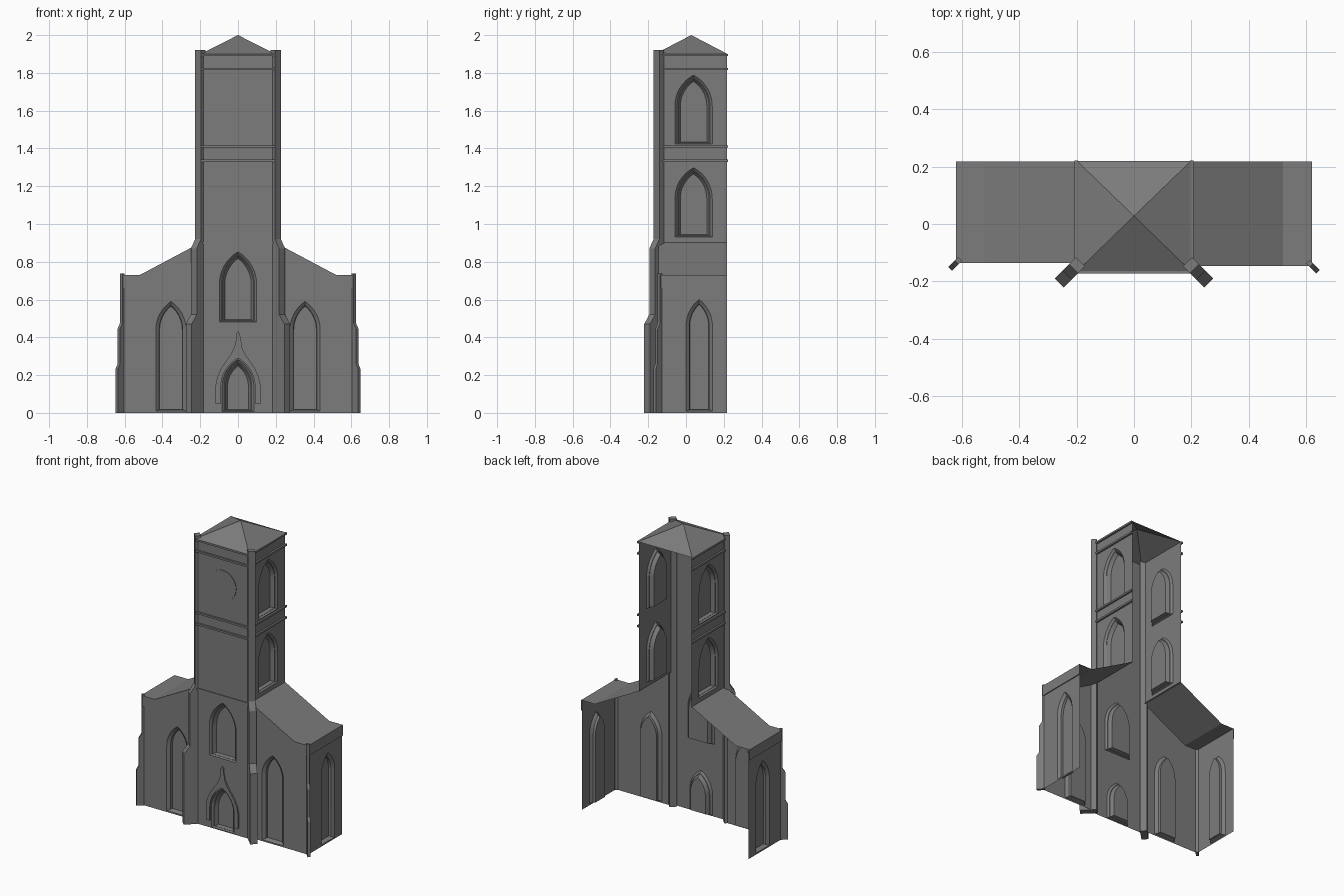
import bpy, bmesh, math
from mathutils import Vector

cube = bpy.data.objects.get("Cube")
if cube:
    bpy.data.objects.remove(cube, do_unlink=True)

stone = bpy.data.materials.new("grey_stone")
stone.use_nodes = True
GREY = (0.2, 0.2, 0.2, 1)
stone.diffuse_color = GREY
stone.node_tree.nodes["Principled BSDF"].inputs["Base Color"].default_value = GREY

TOWER_W, TOWER_FRONT, BACK = 0.195, -0.16, 0.218
AISLE_W = 0.615
FRONT, TOP = 0.9, 1.9


def frame(origin, u, n):
    """Map (along, height, outward) on a wall plane to space."""
    o, u, n = Vector(origin), Vector(u).normalized(), Vector(n).normalized()
    def place(a, z, d=0.0):
        return o + u * a + Vector((0, 0, z)) + n * d
    place.normal = n
    return place


def finish(name, bm, outward=None):
    bmesh.ops.remove_doubles(bm, verts=bm.verts, dist=0.0002)
    bmesh.ops.recalc_face_normals(bm, faces=bm.faces)
    if outward is not None:
        big = max(bm.faces, key=lambda f: f.calc_area() * abs(f.normal.dot(outward)))
        if big.normal.dot(outward) < 0:
            bmesh.ops.reverse_faces(bm, faces=bm.faces)
    me = bpy.data.meshes.new(name)
    bm.to_mesh(me)
    bm.free()
    me.materials.append(stone)
    ob = bpy.data.objects.new(name, me)
    bpy.context.collection.objects.link(ob)
    return ob


def ring(bm, fr, pts, d):
    return [bm.verts.new(fr(a, z, d)) for a, z in pts]


def skin(bm, r0, r1):
    for i in range(len(r0)):
        j = (i + 1) % len(r0)
        bm.faces.new((r0[i], r0[j], r1[j], r1[i]))


def prism(name, fr, pts, d0, d1):
    """Solid made by extruding a profile between two depths."""
    bm = bmesh.new()
    a, b = ring(bm, fr, pts, d0), ring(bm, fr, pts, d1)
    skin(bm, a, b)
    bm.faces.new(a)
    bm.faces.new(b)
    return finish(name, bm)


def rect(a0, a1, z0, z1):
    return [(a0, z0), (a1, z0), (a1, z1), (a0, z1)]


def arch(c, w, z0, top, rise, inset=0.0, sill=0.0, n=8):
    """Pointed arch outline; inset keeps the arcs concentric."""
    r = (w * w + rise * rise) / (2 * w)
    k, spring = r - w, top - rise
    r -= inset
    end = math.acos(k / r)
    half = [(r - k, z0 + sill)] + [
        (r * math.cos(end * i / n) - k, spring + r * math.sin(end * i / n)) for i in range(n + 1)]
    return [(c + a, z) for a, z in half] + [(c - a, z) for a, z in half[-2::-1]]


def wall(name, fr, outline, openings, steps):
    """Thin wall with arched recesses; steps are (inset, depth) pairs."""
    bm = bmesh.new()
    loops = [ring(bm, fr, outline, 0)]
    loops += [ring(bm, fr, arch(*o), 0) for o in openings]
    edges = [bm.edges.new((l[i - 1], l[i])) for l in loops for i in range(len(l))]
    bmesh.ops.triangle_fill(bm, use_beauty=True, edges=edges, normal=fr.normal)
    for o, last in zip(openings, loops[1:]):
        for inset, depth in steps:
            nxt = ring(bm, fr, arch(*o, inset, inset * 0.4), -depth)
            skin(bm, last, nxt)
            last = nxt
        bm.faces.new(last)
    ob = finish(name, bm, fr.normal)
    bpy.ops.object.select_all(action='DESELECT')
    ob.select_set(True)
    bpy.context.view_layer.objects.active = ob
    bpy.ops.object.shade_smooth_by_angle(angle=math.radians(25))
    return ob


DEEP = [(0.006, 0.0), (0.018, 0.012), (0.022, 0.012), (0.035, 0.035)]
SHALLOW = [(0.018, 0.015), (0.02, 0.03)]

# Tower front wall with window and doorway
front = frame((0, TOWER_FRONT, 0), (1, 0, 0), (0, -1, 0))
window = (0, 0.105, 0.48, 0.86, 0.18)
door = (0, 0.09, 0.004, 0.29, 0.15)
wall("tower_front", front, rect(-TOWER_W, TOWER_W, 0, TOP), [window, door], DEEP)

# Ogee hood over the doorway
half = [(0.118, 0.05), (0.118, 0.15), (0.11, 0.19), (0.092, 0.23), (0.066, 0.27),
        (0.038, 0.31), (0.02, 0.345), (0.011, 0.38), (0.009, 0.42), (0, 0.432)]
ogee = half + [(-a, z) for a, z in half[-2::-1]]
inner = arch(0, 0.09, 0.05, 0.29, 0.15)
bm = bmesh.new()
path = [ring(bm, front, p, d) for p, d in
        ((ogee, 0), (ogee, 0.01), (inner, 0.01), (inner, 0))]
for r0, r1 in zip(path, path[1:]):
    for i in range(len(r0) - 1):
        bm.faces.new((r0[i], r0[i + 1], r1[i + 1], r1[i]))
finish("door_hood", bm, front.normal)

# Round dial plate
dial = [(0.1 * math.cos(math.tau * i / 32), 1.64 + 0.1 * math.sin(math.tau * i / 32))
        for i in range(32)]
prism("dial_plate", front, dial, 0, 0.004)

# String courses on the front
COURSES = (1.335, 1.41, 1.82, 1.895)
for z in COURSES + (FRONT,):
    prism("front_string_course", front,
          rect(-TOWER_W, TOWER_W, z - 0.006, z + 0.006), 0, 0.012 if z > 1 else 0.005)

for side, label in ((1, "left"), (-1, "right")):
    # Tower side wall, standing on the aisle roof line
    tower_side = frame((side * TOWER_W, 0, 0), (0, 1, 0), (side, 0, 0))
    wall(label + "_tower_side", tower_side, rect(TOWER_FRONT, BACK, FRONT, TOP),
         [(0.04, 0.105, 0.93, 1.305, 0.17), (0.04, 0.105, 1.42, 1.795, 0.17)], DEEP)
    for z in COURSES:
        prism(label + "_string_course", tower_side,
              rect(TOWER_FRONT, BACK + 0.004, z - 0.006, z + 0.006), 0, 0.012)

    # Aisle front and outer wall
    aisle_y = -0.135 - side * 0.005
    aisle = frame((0, aisle_y, 0), (side, 0, 0), (0, -1, 0))
    wall(label + "_aisle_front", aisle,
         [(0.19, 0), (AISLE_W, 0), (AISLE_W, 0.73), (0.52, 0.73), (0.19, 0.905)],
         [(0.355, 0.08, 0.01, 0.59, 0.15)], SHALLOW)
    outer = frame((side * AISLE_W, 0, 0), (0, 1, 0), (side, 0, 0))
    wall(label + "_aisle_end", outer, rect(aisle_y, BACK, 0, 0.73),
         [(0.07, 0.07, 0.01, 0.6, 0.14)], SHALLOW)

    # Parapet bands following the roof line
    prism(label + "_parapet_front", aisle,
          [(0.2, 0.82), (0.5, 0.66), (AISLE_W, 0.66), (AISLE_W, 0.73), (0.52, 0.73), (0.2, 0.9)],
          0, 0.006)
    prism(label + "_parapet_end", outer, rect(aisle_y, BACK, 0.66, 0.73), 0, 0.006)

    # Aisle roof sheet
    bm = bmesh.new()
    slope = [(0.19, 0.905), (0.52, 0.73), (AISLE_W + 0.005, 0.73)]
    near = ring(bm, aisle, slope, 0)
    far = ring(bm, aisle, slope, aisle_y - BACK)
    for i in range(2):
        bm.faces.new((near[i], near[i + 1], far[i + 1], far[i]))
    finish(label + "_aisle_roof", bm, Vector((0, 0, 1)))

    # Stepped diagonal buttresses
    tower_corner = frame((side * 0.19, -0.135, 0), (side, -1, 0), (side, 1, 0))
    prism(label + "_tower_buttress", tower_corner,
          [(-0.005, 0), (0.1, 0), (0.1, 0.47), (0.062, 0.52), (0.062, 0.87),
           (0.03, 0.92), (0.03, 1.92), (-0.005, 1.92)], -0.022, 0.022)
    aisle_corner = frame((side * 0.61, aisle_y + 0.005, 0), (side, -1, 0), (side, 1, 0))
    prism(label + "_aisle_buttress", aisle_corner,
          [(-0.005, 0), (0.044, 0), (0.044, 0.235), (0.03, 0.26), (0.03, 0.445),
           (0.012, 0.475), (0.012, 0.738), (-0.005, 0.738)], -0.009, 0.009)

# Pyramid tower roof
bm = bmesh.new()
w = TOWER_W + 0.004
base = [bm.verts.new(p) for p in ((-w, -0.165, TOP), (w, -0.165, TOP),
                                  (w, BACK + 0.002, TOP), (-w, BACK + 0.002, TOP))]
apex = bm.verts.new((0, 0.028, 2.0))
for i in range(4):
    bm.faces.new((base[i], base[(i + 1) % 4], apex))
finish("tower_roof", bm, Vector((0, 0, 1)))
